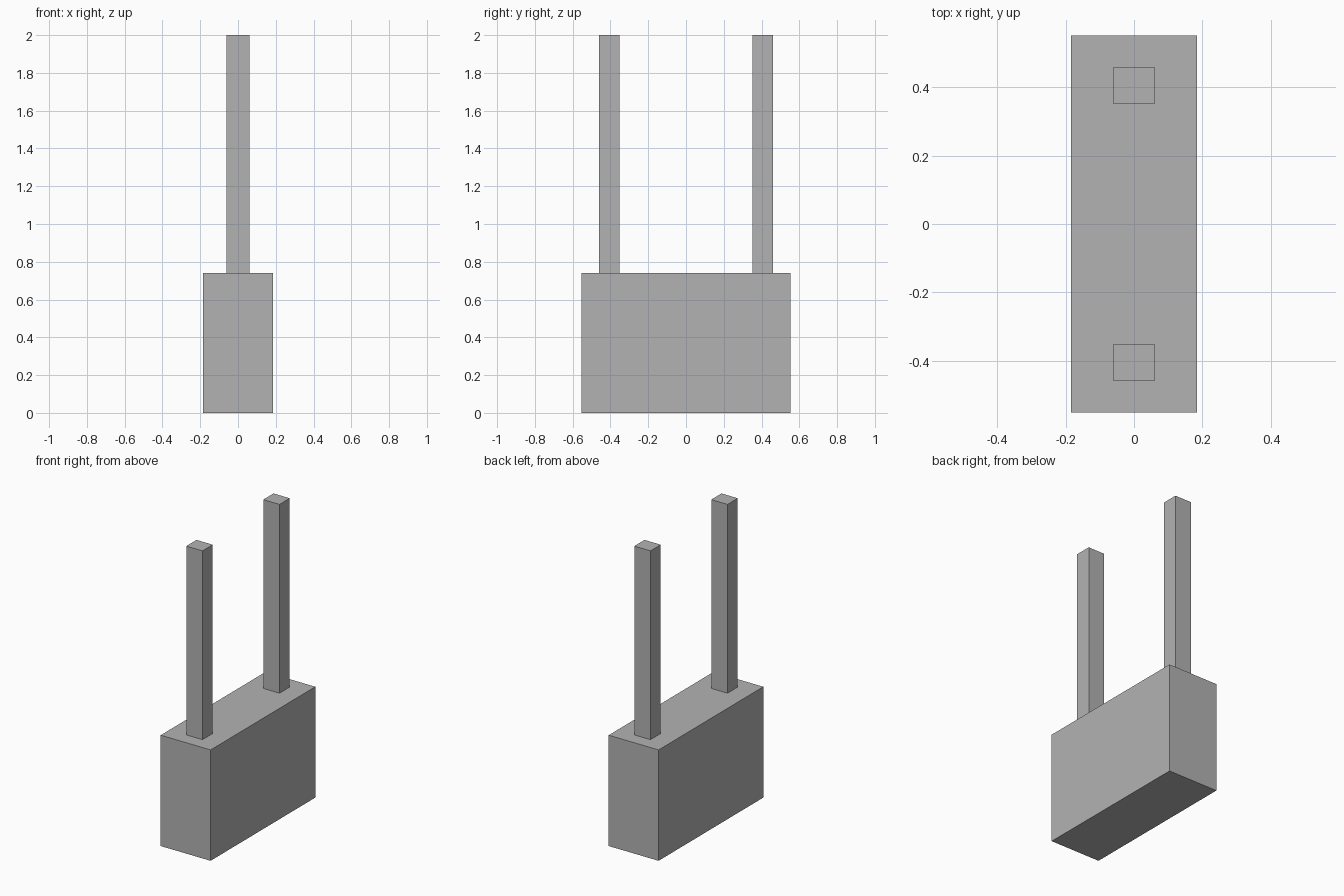
import bpy

if "Cube" in bpy.data.objects:
    bpy.data.objects.remove(bpy.data.objects["Cube"])

# Darker grey shared by all parts
grey = bpy.data.materials.new("dark_grey")
grey.diffuse_color = (0.45, 0.45, 0.45, 1)
grey.use_nodes = True
grey.node_tree.nodes["Principled BSDF"].inputs["Base Color"].default_value = grey.diffuse_color


def box(name, size, center):
    """Add a flat-shaded box with the given full dimensions."""
    bpy.ops.mesh.primitive_cube_add(size=1, location=center)
    obj = bpy.context.object
    obj.name = name
    obj.scale = size
    bpy.ops.object.transform_apply(location=False, rotation=False, scale=True)
    obj.data.materials.append(grey)
    return obj


BASE_H = 0.74
TOTAL_H = 2.0
POST_H = TOTAL_H - BASE_H

# Solid base block
box("base_block", (0.368, 1.104, BASE_H), (0, 0, BASE_H / 2))

# Two upright posts standing on the block, mirrored in y
for side, label in ((-1, "front"), (1, "back")):
    box(label + "_post", (0.12, 0.108, POST_H),
        (0, side * 0.406, BASE_H + POST_H / 2))
